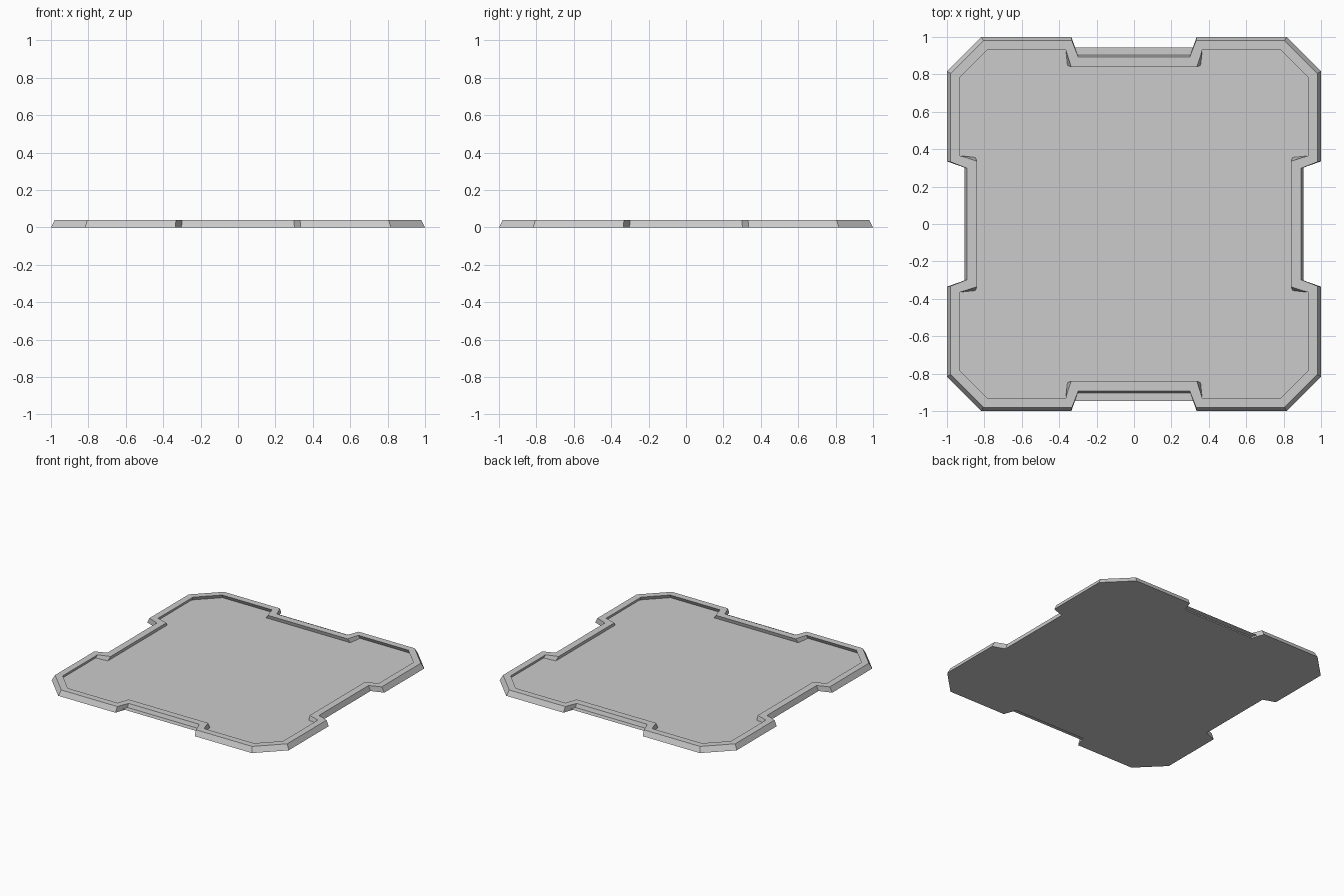
import bpy, bmesh

if "Cube" in bpy.data.objects:
    bpy.data.objects.remove(bpy.data.objects["Cube"])

def outline(edge, chamfer, notch_outer, notch_inner, depth):
    """Counter-clockwise octagonal outline with a notch in the middle of each side."""
    side = [(edge, -chamfer), (edge, -notch_outer), (depth, -notch_inner),
            (depth, notch_inner), (edge, notch_outer), (edge, chamfer)]
    pts = []
    for _ in range(4):
        pts += side
        side = [(-y, x) for x, y in side]
    return pts

bm = bmesh.new()

def ring(pts, z):
    return [bm.verts.new((x, y, z)) for x, y in pts]

# Cross-section rings: base, rim outside, rim inside, undercut floor edge
rings = [
    ring(outline(1.0, 0.817, 0.335, 0.302, 0.907), 0.0),
    ring(outline(0.98, 0.805, 0.332, 0.298, 0.893), 0.04),
    ring(outline(0.93, 0.785, 0.365, 0.336, 0.84), 0.04),
    ring(outline(0.945, 0.793, 0.366, 0.356, 0.848), 0.012),
]
n = len(rings[0])
for a, b in zip(rings, rings[1:]):
    for i in range(n):
        j = (i + 1) % n
        bm.faces.new((a[i], a[j], b[j], b[i]))

# Underside and recessed floor
bm.faces.new(rings[0][::-1])
bm.faces.new(rings[-1])
bmesh.ops.triangulate(bm, faces=[f for f in bm.faces if len(f.verts) > 4])
bmesh.ops.recalc_face_normals(bm, faces=bm.faces)

mesh = bpy.data.meshes.new("notched_tray")
bm.to_mesh(mesh)
bm.free()
tray = bpy.data.objects.new("notched_tray", mesh)
bpy.context.collection.objects.link(tray)
